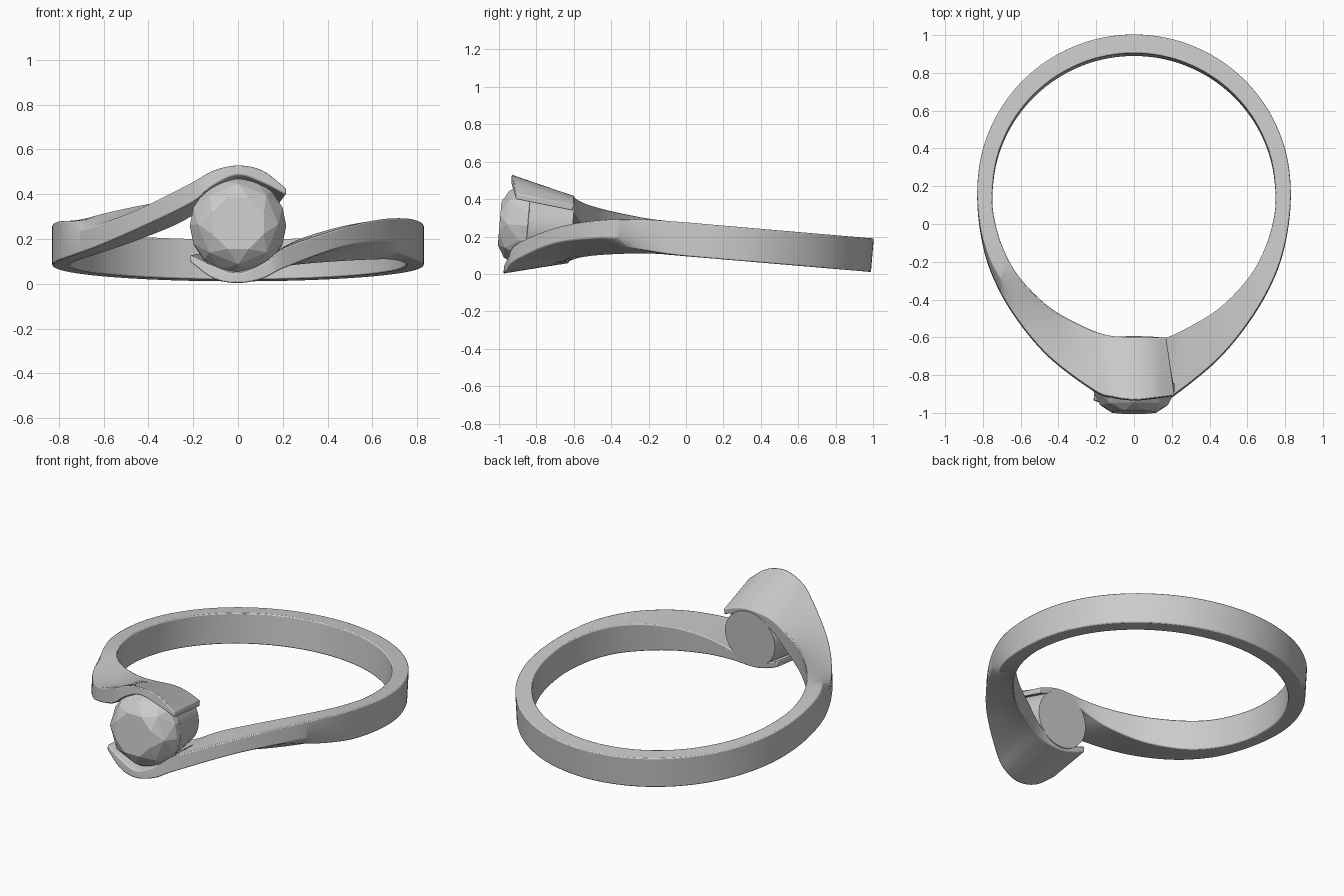
import bpy, bmesh, math
from mathutils import Matrix, Vector

if "Cube" in bpy.data.objects:
    bpy.data.objects.remove(bpy.data.objects["Cube"])

# The ring has two-fold symmetry about its y axis, then is tilted slightly
TILT = Matrix.Translation((0, 0, 0.185)) @ Matrix.Rotation(-0.085, 4, 'X')


def finish(name, bm, smooth=True):
    bmesh.ops.recalc_face_normals(bm, faces=bm.faces)
    me = bpy.data.meshes.new(name)
    bm.to_mesh(me)
    bm.free()
    ob = bpy.data.objects.new(name, me)
    bpy.context.collection.objects.link(ob)
    ob.matrix_world = TILT
    if smooth:
        bpy.ops.object.select_all(action='DESELECT')
        ob.select_set(True)
        bpy.context.view_layer.objects.active = ob
        bpy.ops.object.shade_smooth_by_angle(angle=math.radians(30))
    return ob


def spline(rows, steps):
    # Catmull-Rom through whole rows; first row is only a tangent guide
    rows = rows + [[2 * b - a for a, b in zip(rows[-2], rows[-1])]]
    out = []
    for i in range(1, len(rows) - 2):
        for s in range(steps):
            t = s / steps
            out.append([b + 0.5 * t * (c - a + t * (2*a - 5*b + 4*c - d + t * (3*(b - c) + d - a)))
                        for a, b, c, d in zip(*rows[i - 1:i + 3])])
    return out + [rows[-2]]


# Stations of one arm: outer x y, inner x y, z of outer bottom, outer crest,
# inner top, inner bottom, then valley position across the top and valley z
stations = []
for k in range(-1, 7):
    a = math.radians(15 * k)
    s, c = math.sin(a), math.cos(a)
    stations.append([-0.83 * s, 0.17 + 0.83 * c, -0.75 * s, 0.15 + 0.75 * c,
                     -0.09, 0, 0.09, -0.09, 0, 0.09])
stations += [
    [-.81, -.06, -.735, .0, -.09, .005, .09, -.09, .03, .088],
    [-.75, -.27, -.685, -.155, -.085, .015, .092, -.085, .2, .075],
    [-.63, -.49, -.60, -.30, -.06, .035, .105, -.07, .45, .065],
    [-.45, -.71, -.45, -.45, .0, .085, .125, -.03, .5, .09],
    [-.21, -.90, -.28, -.55, .10, .19, .145, .03, .5, .155],
    [-.11, -.94, -.14, -.605, .175, .243, .168, .10, .5, .205],
    [0, -.957, 0, -.615, .22, .265, .18, .14, .5, .222],
    [.11, -.945, .09, -.615, .187, .243, .165, .125, .5, .203],
    [.215, -.925, .17, -.615, .135, .165, .135, .10, .5, .15],
]

# Band: loft the arm, then its half-turn copy, welded at the back
bm = bmesh.new()
for sign in (1, -1):
    prev = None
    for ox, oy, ix, iy, zb, zm, zt, zi, f, zv in spline(stations, 7):
        pts = [(ox, oy, zb), (ox, oy, zm),
               (ox + (ix - ox) * f, oy + (iy - oy) * f, zv),
               (ix, iy, zt), (ix, iy, zi)]
        ring = [bm.verts.new((sign * x, y, sign * z)) for x, y, z in pts]
        if prev:
            for j in range(5):
                n = (j + 1) % 5
                bm.faces.new((prev[j], prev[n], ring[n], ring[j]))
        prev = ring
    bm.faces.new(prev)
bmesh.ops.remove_doubles(bm, verts=bm.verts, dist=1e-4)
band = finish("band", bm)
bevel = band.modifiers.new("soft_edges", 'BEVEL')
bevel.width = 0.006
bevel.segments = 2
bevel.limit_method = 'ANGLE'
bevel.angle_limit = math.radians(40)

# Seat: solid tapered cup behind the stone, flat at the back
bm = bmesh.new()
bmesh.ops.create_cone(bm, cap_ends=True, segments=64, radius1=0.165, radius2=0.208, depth=0.235,
                      matrix=Matrix.Translation((0, -0.7275, 0)) @ Matrix.Rotation(math.pi / 2, 4, 'X'))
finish("seat", bm)

# Stone: faceted brilliant as the hull of its facet rings
bm = bmesh.new()
for n, r, y, turn in ((8, .125, -1.0, .5), (8, .18, -.962, 0),
                      (16, .215, -.89, 0), (16, .215, -.85, 0), (8, .12, -.75, 0)):
    for k in range(n):
        a = 2 * math.pi * (k + turn) / n
        bm.verts.new((r * math.cos(a), y, r * math.sin(a)))
bmesh.ops.convex_hull(bm, input=bm.verts)
finish("stone", bm, smooth=False)
